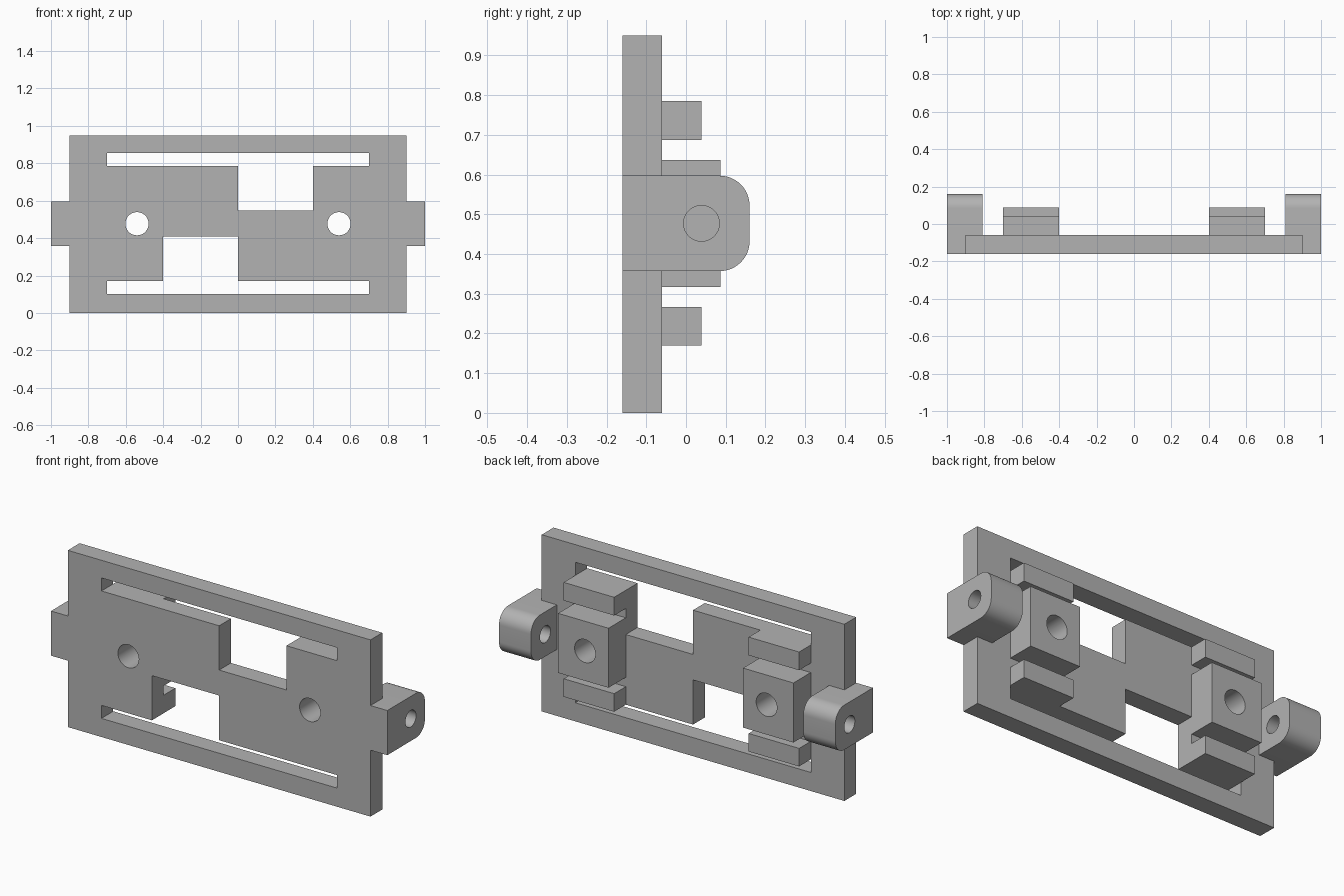
import bpy
import bmesh
from math import radians
from mathutils import Matrix, Vector

cube = bpy.data.objects.get("Cube")
if cube:
    bpy.data.objects.remove(cube, do_unlink=True)

grey = bpy.data.materials.new("plain_grey")
grey.use_nodes = True
grey.diffuse_color = (0.45, 0.45, 0.45, 1)
grey.node_tree.nodes["Principled BSDF"].inputs["Base Color"].default_value = grey.diffuse_color


def finish(name, bm):
    mesh = bpy.data.meshes.new(name)
    bmesh.ops.recalc_face_normals(bm, faces=bm.faces)
    bm.to_mesh(mesh)
    bm.free()
    mesh.materials.append(grey)
    obj = bpy.data.objects.new(name, mesh)
    bpy.context.collection.objects.link(obj)
    return obj


def box(name, x, y, z, round_back=0):
    """Box from (min, max) pairs; round_back rounds the two rear edges along x."""
    bm = bmesh.new()
    bmesh.ops.create_cube(bm, size=1)
    for v in bm.verts:
        v.co = Vector([r[0] if c < 0 else r[1] for c, r in zip(v.co, (x, y, z))])
    if round_back:
        edges = [e for e in bm.edges if all(v.co.y > y[1] - 1e-4 for v in e.verts)
                 and abs(e.verts[0].co.z - e.verts[1].co.z) < 1e-4]
        bmesh.ops.bevel(bm, geom=edges, offset=round_back, segments=12,
                        profile=0.5, affect='EDGES')
    return finish(name, bm)


def rod(center, radius, axis):
    """Round cutter along the given axis."""
    bm = bmesh.new()
    bmesh.ops.create_cone(bm, cap_ends=True, segments=48, radius1=radius,
                          radius2=radius, depth=0.6)
    turn = Matrix.Rotation(radians(90), 4, 'Y' if axis == 'X' else 'X')
    bm.transform(Matrix.Translation(center) @ turn)
    return finish("hole_cutter", bm)


def cut(obj, cutters):
    """Subtract the cutters, keep the result and remove the cutters."""
    for c in cutters:
        c.hide_render = True
        mod = obj.modifiers.new("cut", 'BOOLEAN')
        mod.operation = 'DIFFERENCE'
        mod.solver = 'EXACT'
        mod.object = c
    graph = bpy.context.evaluated_depsgraph_get()
    graph.update()
    mesh = bpy.data.meshes.new_from_object(obj.evaluated_get(graph))
    obj.modifiers.clear()
    obj.data = mesh
    for c in cutters:
        bpy.data.objects.remove(c, do_unlink=True)


FRONT, BACK = -0.16, -0.06
THROUGH = (-0.3, 0.1)
MID = 0.477
EAR_Z = (0.357, 0.597)
SIDES = ((1, "left"), (-1, "right"))


def span(side, a, b):
    return tuple(sorted((side * a, side * b)))


# Base plate with slots, windows, screw holes and seats for the ears
plate = box("base_plate", (-0.9, 0.9), (FRONT, BACK), (0, 0.95))
cutters = [
    box("slot_cutter", (-0.7, 0.7), THROUGH, (0.785, 0.855)),
    box("slot_cutter", (-0.7, 0.7), THROUGH, (0.1, 0.17)),
    box("window_cutter", (0, 0.4), THROUGH, (0.547, 0.82)),
    box("window_cutter", (-0.4, 0), THROUGH, (0.13, 0.41)),
]
for s, _ in SIDES:
    cutters.append(box("ear_cutter", span(s, 0.81, 1.1), THROUGH, EAR_Z))
    cutters.append(rod((s * 0.54, -0.05, MID), 0.062, 'Y'))
cut(plate, cutters)
parts = [plate]

for s, side in SIDES:
    # Pierced block behind the screw hole
    block = box(side + "_block", span(s, 0.4, 0.7), (BACK, 0.087), (0.317, 0.637))
    cut(block, [rod((s * 0.54, 0, MID), 0.062, 'Y')])

    # Small bars above and below the block
    upper = box(side + "_upper_bar", span(s, 0.4, 0.7), (BACK, 0.039), (0.687, 0.785))
    lower = box(side + "_lower_bar", span(s, 0.4, 0.7), (BACK, 0.039), (0.17, 0.267))

    # Rounded pivot ear with a sideways hole
    ear = box(side + "_ear", span(s, 0.81, 1), (FRONT, 0.16), EAR_Z, 0.075)
    cut(ear, [rod((s * 0.9, 0.039, MID), 0.045, 'X')])
    parts += [block, upper, lower, ear]

# Smooth the round surfaces while keeping corners sharp
bpy.ops.object.select_all(action='DESELECT')
for p in parts:
    p.select_set(True)
bpy.context.view_layer.objects.active = plate
bpy.ops.object.shade_smooth_by_angle(angle=radians(30))
